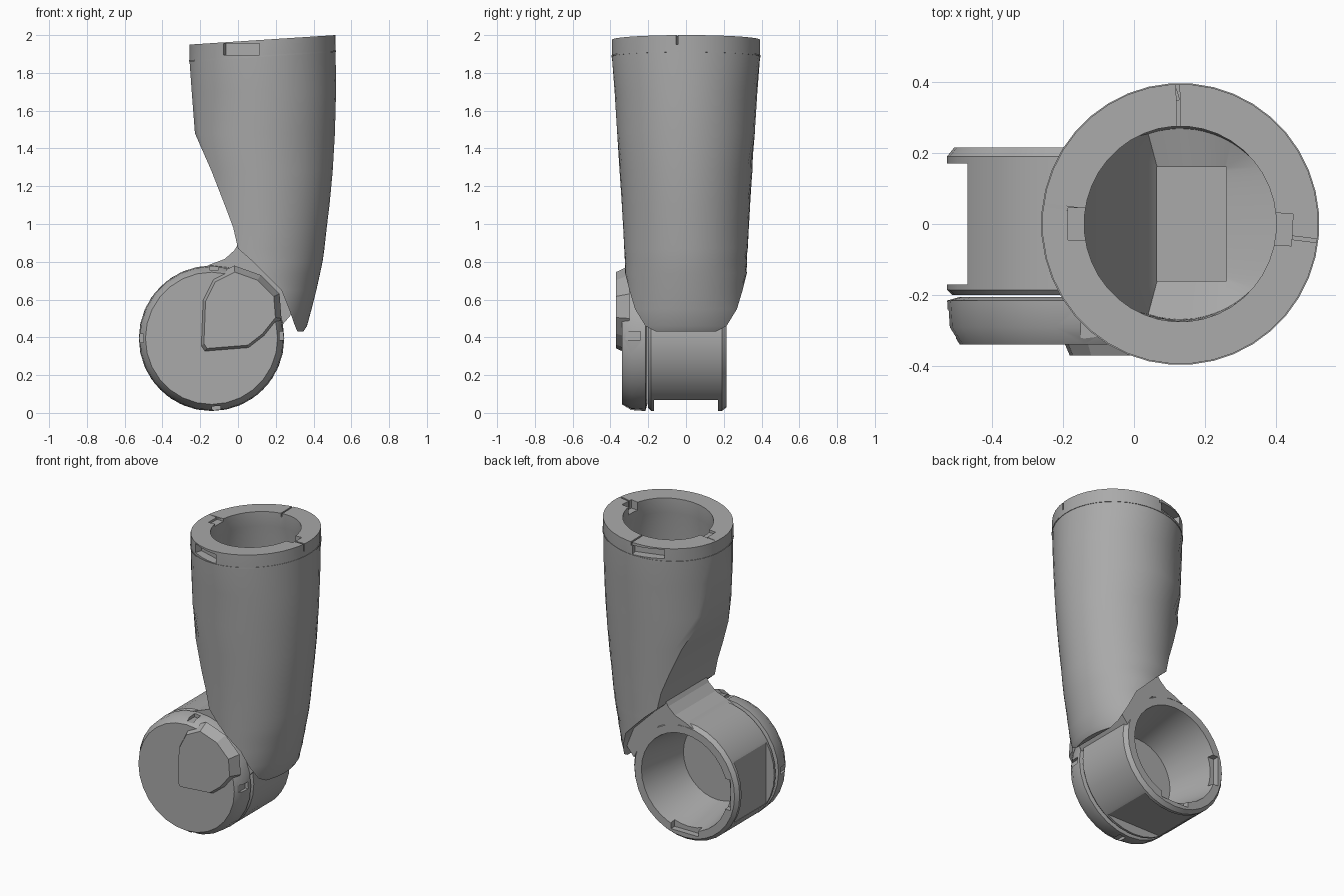
import bpy, bmesh
from math import sin, cos, pi, acos, sqrt, radians
from mathutils import Matrix, Vector

cube = bpy.data.objects.get("Cube")
if cube:
    bpy.data.objects.remove(cube)

grey = bpy.data.materials.new("mid grey")
grey.use_nodes = True
GREY = (0.4, 0.4, 0.4, 1)
grey.diffuse_color = GREY
grey.node_tree.nodes["Principled BSDF"].inputs["Base Color"].default_value = GREY

HUB_X, HUB_Z = -0.14, 0.395   # elbow axis, along y
TUBE_X = 0.13                 # forearm axis at the rim


def finish(name, bm, angle=35):
    bmesh.ops.remove_doubles(bm, verts=bm.verts, dist=0.0005)
    bmesh.ops.recalc_face_normals(bm, faces=bm.faces)
    mesh = bpy.data.meshes.new(name)
    bm.to_mesh(mesh)
    bm.free()
    mesh.materials.append(grey)
    ob = bpy.data.objects.new(name, mesh)
    bpy.context.collection.objects.link(ob)
    if angle:
        bpy.ops.object.select_all(action='DESELECT')
        ob.select_set(True)
        bpy.context.view_layer.objects.active = ob
        bpy.ops.object.shade_smooth_by_angle(angle=radians(angle))
    return ob


def loft(name, rings, angle=35, caps=True):
    """Skin a list of equal-length rings; without caps the loop closes on itself."""
    bm = bmesh.new()
    loops = [[bm.verts.new(p) for p in ring] for ring in rings]
    n = len(loops[0])
    pairs = list(zip(loops, loops[1:])) + ([] if caps else [(loops[-1], loops[0])])
    for a, b in pairs:
        for i in range(n):
            j = (i + 1) % n
            bm.faces.new((a[i], a[j], b[j], b[i]))
    if caps:
        bm.faces.new(loops[0])
        bm.faces.new(loops[-1])
    return finish(name, bm, angle)


def lathe(name, profile, sides, angle=35):
    """Closed solid turned round the elbow axis from (radius, y) pairs."""
    rings = [[(HUB_X + r * cos(2 * pi * i / sides), y, HUB_Z + r * sin(2 * pi * i / sides))
              for i in range(sides)] for r, y in profile]
    return loft(name, rings, angle)


def prism(name, outline, y_back, y_front, shrink=1.0):
    c = sum((Vector(p) for p in outline), Vector((0, 0))) / len(outline)
    front = [c + (Vector(p) - c) * shrink for p in outline]
    return loft(name, [[(x, y_back, z) for x, z in outline],
                       [(p.x, y_front, p.y) for p in front]], 0)


def cut(target, matrix, size):
    """Subtract a box of the given size from the target."""
    bm = bmesh.new()
    bmesh.ops.create_cube(bm, size=1, matrix=matrix @ Matrix.Diagonal((*size, 1)))
    cutter = finish("cutter", bm, 0)
    cutter.hide_render = True
    mod = target.modifiers.new("cut", 'BOOLEAN')
    mod.operation = 'DIFFERENCE'
    mod.solver = 'EXACT'
    mod.object = cutter
    bpy.ops.object.select_all(action='DESELECT')
    bpy.context.view_layer.objects.active = target
    target.select_set(True)
    bpy.ops.object.modifier_apply(modifier=mod.name)
    bpy.data.objects.remove(cutter)


def hub_place(deg, r, y):
    a = radians(deg)
    return (Matrix.Translation((HUB_X + r * cos(a), y, HUB_Z + r * sin(a)))
            @ Matrix.Rotation(-a, 4, 'Y'))


def rim_place(deg, r, z):
    a = radians(deg)
    return (Matrix.Translation((TUBE_X + r * cos(a), r * sin(a), z))
            @ Matrix.Rotation(a, 4, 'Z'))


ARC, CHORD = 40, 6


def section(z, x_cut, x_max, ry, wall=0.0, tilt=0.0):
    """Ellipse sliced flat at x_cut: an arc followed by a straight chord."""
    cx = TUBE_X
    rx, ry = x_max - cx - wall, ry - wall
    x_cut = max(x_cut + wall, cx - rx * 0.996)
    a0 = acos((x_cut - cx) / rx)
    pts = [(cx + rx * cos(a), ry * sin(a))
           for a in (-a0 + 2 * a0 * i / (ARC - 1) for i in range(ARC))]
    yc = ry * sin(a0)
    pts += [(x_cut, yc * (1 - 2 * i / (CHORD + 1))) for i in range(1, CHORD + 1)]
    return [(x, y, z + tilt * (x - cx)) for x, y in pts]


# Forearm shell: height, flat cut, outer edge, half depth
outline = [(0.43, 0.315, 0.345, 0.31), (0.46, 0.302, 0.365, 0.315), (0.55, 0.27, 0.39, 0.32),
           (0.65, 0.23, 0.415, 0.32), (0.74, 0.14, 0.435, 0.322), (0.8, 0.08, 0.448, 0.324),
           (0.87, 0.0, 0.458, 0.327), (0.98, -0.025, 0.47, 0.333), (1.1, -0.07, 0.485, 0.34),
           (1.28, -0.14, 0.502, 0.352), (1.48, -0.228, 0.514, 0.365), (1.7, -0.245, 0.52, 0.378)]
TILT = 0.065
rim = (-0.27, 0.518, 0.393)
rings = [section(*row) for row in outline]
rings += [section(z, *rim, tilt=TILT) for z in (1.885, 1.975)]
# Thick rim, then the hollow inside and a rectangular port in its floor
rings += [section(z, *rim, wall=0.118, tilt=TILT) for z in (1.975, 1.88)]
rings += [section(*row, wall=0.065) for row in reversed(outline[7:])]


def port(z):
    """Rectangle with the same point layout as a section."""
    out = []
    for x, y, _ in section(z, 0.0, 0.458, 0.327, wall=0.065):
        out.append((min(max(x, 0.06), 0.26), min(max(y, -0.16), 0.16), z))
    return out


rings += [port(0.95), port(0.85)]
forearm = loft("forearm_shell", rings, 30)

# Rim details: side slots, joint slits and inner keyways
for side in (-1, 1):
    cut(forearm, rim_place(side * 107, 0.385, 1.925), (0.1, 0.2, 0.06))
for deg in (91, 172, -7):
    cut(forearm, rim_place(deg, 0.335, 1.975), (0.13, 0.01, 0.05))
for deg in (180, -3):
    cut(forearm, rim_place(deg, 0.28, 1.985), (0.07, 0.09, 0.09))

# Raised seam round the rim
seam = []
for z, grow in ((1.885, 0), (1.885, 0.003), (1.893, 0.003), (1.893, 0)):
    seam.append(section(z, *rim, wall=-grow, tilt=TILT))
loft("rim_seam", seam, 30, caps=False)

# Hollow elbow drum, open at the back
drum = lathe("elbow_drum", [(0.37, -0.2), (0.385, -0.185), (0.385, 0.19), (0.365, 0.215),
                            (0.315, 0.215), (0.295, 0.1), (0.25, -0.13)], 32)
for deg in (180, -90):
    cut(drum, hub_place(deg, 0.4, 0), (0.15, 0.34, 0.4))
    cut(drum, hub_place(deg, 0.29, 0.22), (0.09, 0.09, 0.2))

# Neck joining drum and forearm
prism("elbow_neck", [(-0.2, 0.76), (-0.15, 0.785), (-0.07, 0.815), (-0.02, 0.86), (0.005, 0.9),
                     (0.06, 0.84), (0.15, 0.76), (0.24, 0.66), (0.29, 0.53), (0.23, 0.46),
                     (0.16, 0.6), (0.04, 0.72), (-0.1, 0.76)], 0.215, -0.21)

# Front cap with chamfered rim and bolt notches
cap = lathe("elbow_cap", [(0.35, -0.205), (0.385, -0.215), (0.38, -0.29), (0.35, -0.338)], 28)
for deg in (88, 180, 274, 2):
    cut(cap, hub_place(deg, 0.385, -0.3), (0.05, 0.12, 0.045))

# Raised pad on the cap
prism("cap_pad", [(-0.21, 0.34), (-0.19, 0.31), (0.06, 0.33), (0.15, 0.4), (0.23, 0.5),
                  (0.22, 0.63), (0.12, 0.73), (-0.02, 0.78), (-0.14, 0.72), (-0.2, 0.6)],
      -0.3, -0.37, 0.86)
